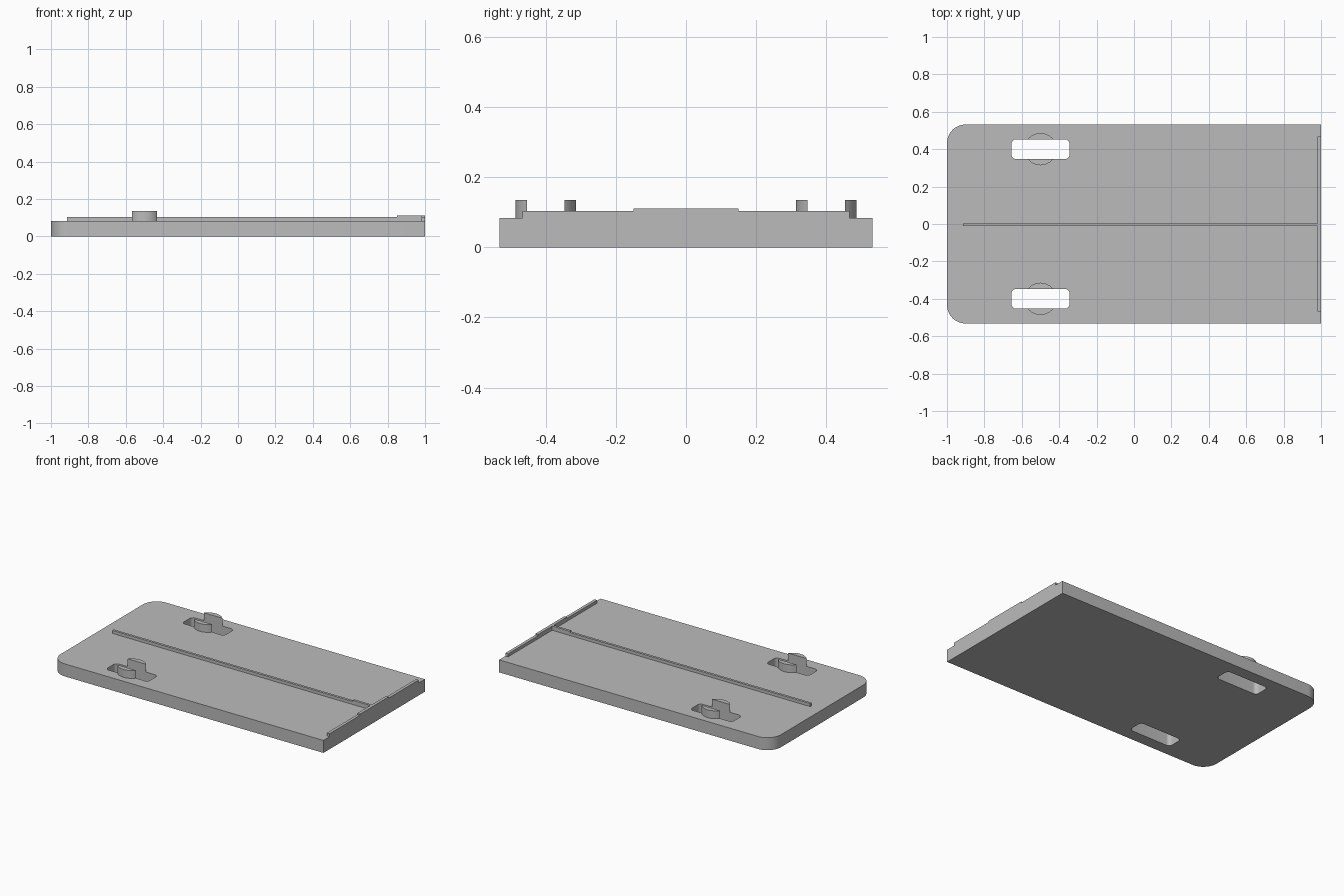
import bpy
import math

cube = bpy.data.objects.get("Cube")
if cube:
    bpy.data.objects.remove(cube, do_unlink=True)

grey = bpy.data.materials.new("plain grey")
grey.use_nodes = True
grey.diffuse_color = (0.5, 0.5, 0.5, 1)
grey.node_tree.nodes["Principled BSDF"].inputs["Base Color"].default_value = (0.5, 0.5, 0.5, 1)

HALF_Y, TOP = 0.532, 0.083
SLOT_X, SLOT_Y = -0.5, 0.4
SLOT_W, SLOT_D = 0.155, 0.053


def prism(name, outline, z0, z1):
    """Extrude a counter-clockwise outline from z0 to z1."""
    n = len(outline)
    verts = [(x, y, z) for z in (z0, z1) for x, y in outline]
    faces = [tuple(reversed(range(n))), tuple(range(n, 2 * n))]
    faces += [(i, (i + 1) % n, n + (i + 1) % n, n + i) for i in range(n)]
    mesh = bpy.data.meshes.new(name)
    mesh.from_pydata(verts, [], faces)
    mesh.materials.append(grey)
    obj = bpy.data.objects.new(name, mesh)
    bpy.context.collection.objects.link(obj)
    return obj


def arc(cx, cy, r, start, end, steps=12):
    angles = [start + (end - start) * i / steps for i in range(steps + 1)]
    return [(cx + r * math.cos(a), cy + r * math.sin(a)) for a in angles]


def rounded(cx, cy, hx, hy, r):
    points = []
    for i, (sx, sy) in enumerate([(1, 1), (-1, 1), (-1, -1), (1, -1)]):
        a = i * math.pi / 2
        points += arc(cx + sx * (hx - r), cy + sy * (hy - r), r, a, a + math.pi / 2, 8)
    return points


def box(name, x0, x1, y0, y1, z0, z1):
    return prism(name, [(x0, y0), (x1, y0), (x1, y1), (x0, y1)], z0, z1)


def smooth(obj):
    bpy.ops.object.select_all(action="DESELECT")
    obj.select_set(True)
    bpy.context.view_layer.objects.active = obj
    bpy.ops.object.shade_smooth_by_angle(angle=math.radians(30))


# Base plate, rounded at one end
R = 0.1
outline = [(1, -HALF_Y), (1, HALF_Y)]
outline += arc(-1 + R, HALF_Y - R, R, math.pi / 2, math.pi)
outline += arc(-1 + R, -HALF_Y + R, R, math.pi, 1.5 * math.pi)
plate = prism("base_plate", outline, 0, TOP)

# Through slots and the split round bosses that flank them
boss_r = 0.086
half_angle = math.acos(SLOT_D / boss_r)
for side, label in ((1, "back"), (-1, "front")):
    cy = side * SLOT_Y
    cutter = prism(label + "_slot_cutter", rounded(SLOT_X, cy, SLOT_W, SLOT_D, 0.025), -0.1, 0.2)
    cutter.hide_render = True
    cutter.hide_viewport = True
    cut = plate.modifiers.new(label + "_slot", "BOOLEAN")
    cut.operation = "DIFFERENCE"
    cut.solver = "EXACT"
    cut.object = cutter
    for mid, place in ((math.pi / 2, "upper"), (-math.pi / 2, "lower")):
        segment = arc(SLOT_X, cy, boss_r, mid - half_angle, mid + half_angle, 16)
        smooth(prism(f"{label}_{place}_boss", segment, TOP, 0.135))

# Apply the cuts, then remove the cutters
bpy.context.view_layer.update()
cut_mesh = bpy.data.meshes.new_from_object(
    plate.evaluated_get(bpy.context.evaluated_depsgraph_get()))
cutters = [m.object for m in plate.modifiers]
plate.modifiers.clear()
plate.data = cut_mesh
for cutter in cutters:
    bpy.data.objects.remove(cutter, do_unlink=True)
smooth(plate)

# Long centre rib with its raised end
box("centre_rib", -0.915, 0.85, -0.012, 0.004, TOP, 0.103)
box("raised_rib_end", 0.85, 0.98, -0.012, 0.004, TOP, 0.111)

# End lip, taller in the middle
box("end_lip_middle", 0.98, 1, -0.15, 0.15, TOP, 0.111)
box("end_lip_back", 0.98, 1, 0.15, 0.467, TOP, 0.103)
box("end_lip_front", 0.98, 1, -0.467, -0.15, TOP, 0.103)
